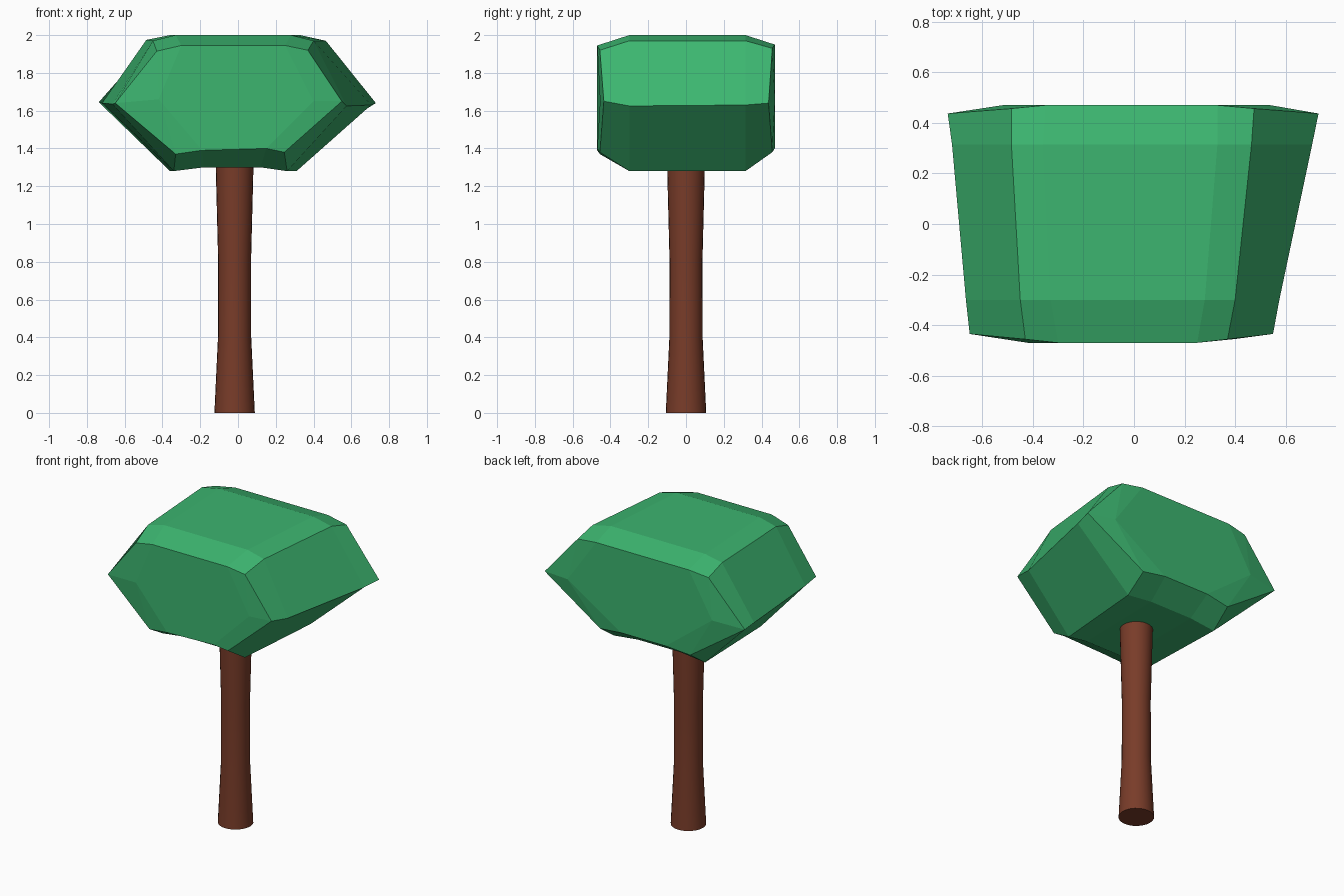
import bpy, bmesh, math

if "Cube" in bpy.data.objects:
    bpy.data.objects.remove(bpy.data.objects["Cube"])


def finish(bm, name, color):
    bmesh.ops.recalc_face_normals(bm, faces=bm.faces[:])
    mesh = bpy.data.meshes.new(name)
    bm.to_mesh(mesh)
    bm.free()
    obj = bpy.data.objects.new(name, mesh)
    bpy.context.collection.objects.link(obj)
    mat = bpy.data.materials.new(name + "_color")
    mat.diffuse_color = color
    mat.use_nodes = True
    mat.node_tree.nodes["Principled BSDF"].inputs["Base Color"].default_value = mat.diffuse_color
    mesh.materials.append(mat)
    return obj


def bridge(bm, a, b):
    n = len(a)
    for i in range(n):
        bm.faces.new((a[i], a[(i + 1) % n], b[(i + 1) % n], b[i]))


# Trunk: slightly waisted round post
bm = bmesh.new()
rings = []
for z, r in [(0, 0.107), (0.4, 0.088), (0.8, 0.087), (1.31, 0.1)]:
    rings.append([bm.verts.new((-0.018 + r * math.cos(k * math.tau / 24),
                                r * math.sin(k * math.tau / 24), z)) for k in range(24)])
for a, b in zip(rings, rings[1:]):
    bridge(bm, a, b)
bm.faces.new(rings[0])
bm.faces.new(rings[-1])
trunk = finish(bm, "trunk", (0.19, 0.045, 0.022, 1))
bpy.context.view_layer.objects.active = trunk
trunk.select_set(True)
bpy.ops.object.shade_smooth_by_angle(angle=math.radians(35))

# Canopy: faceted sections along y
# x order: left, top (4), right, bottom (4)
sections = [
    ((-0.65, -0.43, -0.30, 0.25, 0.37, 0.55, 0.245, 0.15, -0.19, -0.33),
     (1.64, 1.915, 1.945, 1.945, 1.92, 1.65, 1.38, 1.40, 1.39, 1.37),
     -0.435, -0.47),
    ((-0.665, -0.45, -0.33, 0.28, 0.40, 0.575, 0.26, 0.12, -0.18, -0.34),
     (1.635, 1.97, 2.0, 2.0, 1.97, 1.625, 1.28, 1.30, 1.30, 1.28),
     -0.30, -0.30),
    ((-0.72, -0.485, -0.36, 0.33, 0.465, 0.705, 0.31, 0.13, -0.18, -0.36),
     (1.64, 1.975, 2.0, 2.0, 1.97, 1.63, 1.28, 1.30, 1.30, 1.28),
     0.315, 0.315),
    ((-0.737, -0.485, -0.35, 0.33, 0.475, 0.73, 0.31, 0.15, -0.18, -0.35),
     (1.645, 1.93, 1.95, 1.95, 1.93, 1.64, 1.38, 1.40, 1.40, 1.38),
     0.437, 0.47),
]
bm = bmesh.new()
rings = []
for xs, zs, y_side, y_mid in sections:
    ring = []
    for i, (x, z) in enumerate(zip(xs, zs)):
        t = 0 if i in (0, 5) else (0.6 if i in (1, 4, 6, 9) else 1)
        ring.append(bm.verts.new((x, y_side + (y_mid - y_side) * t, z)))
    rings.append(ring)
for a, b in zip(rings, rings[1:]):
    bridge(bm, a, b)

# End caps: shallow raised panel with fanned corner facets
for ring, left, right in [(rings[0], (-0.42, -0.47, 1.66), (0.40, -0.455, 1.65)),
                          (rings[-1], (-0.52, 0.47, 1.66), (0.54, 0.47, 1.65))]:
    li, ri = bm.verts.new(left), bm.verts.new(right)
    bm.faces.new((li, ring[2], ring[3], ri, ring[7], ring[8]))
    for center, path in [(li, (8, 9, 0, 1, 2)), (ri, (3, 4, 5, 6, 7))]:
        for p, q in zip(path, path[1:]):
            bm.faces.new((center, ring[p], ring[q]))
canopy = finish(bm, "canopy", (0.045, 0.46, 0.16, 1))
